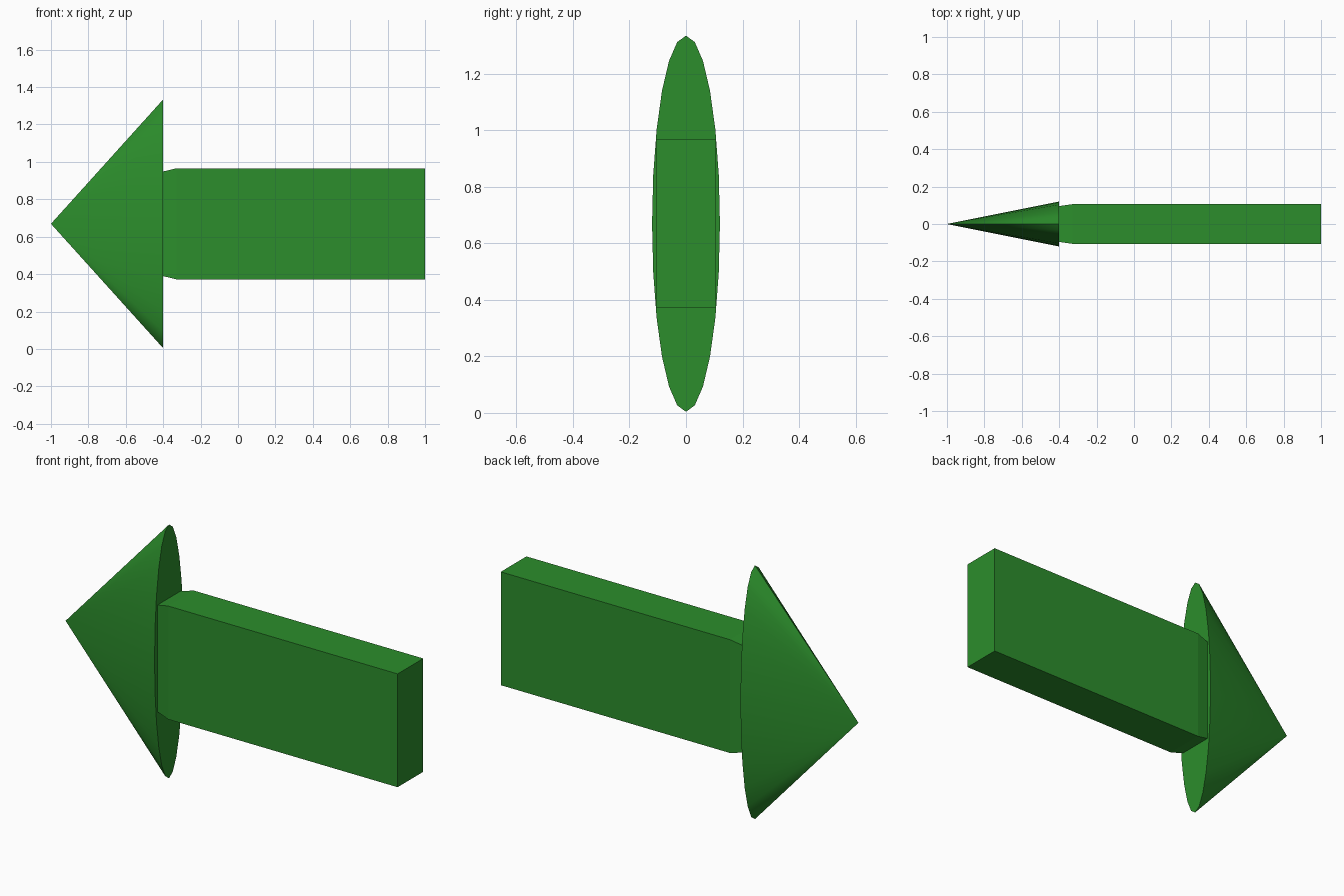
import bpy, bmesh, math
from mathutils import Matrix

if "Cube" in bpy.data.objects:
    bpy.data.objects.remove(bpy.data.objects["Cube"])

MID_Z = 0.669

green = bpy.data.materials.new("green")
green.diffuse_color = (0.025, 0.27, 0.025, 1)
green.use_nodes = True
green.node_tree.nodes["Principled BSDF"].inputs["Base Color"].default_value = green.diffuse_color


def finish(name, bm):
    bmesh.ops.recalc_face_normals(bm, faces=bm.faces)
    mesh = bpy.data.meshes.new(name)
    bm.to_mesh(mesh)
    bm.free()
    mesh.materials.append(green)
    obj = bpy.data.objects.new(name, mesh)
    bpy.context.collection.objects.link(obj)
    obj.location.z = MID_Z
    return obj


# Arrow head: flattened 24-sided cone pointing to -x
bm = bmesh.new()
bmesh.ops.create_cone(bm, cap_ends=True, segments=24, radius1=1, radius2=0, depth=0.6)
bmesh.ops.transform(bm, verts=bm.verts,
                    matrix=Matrix.Translation((-0.7, 0, 0))
                    @ Matrix.Diagonal((1, 0.12, 0.665, 1))
                    @ Matrix.Rotation(-math.pi / 2, 4, 'Y'))
head = finish("arrow_head", bm)
bpy.context.view_layer.objects.active = head
head.select_set(True)
bpy.ops.object.shade_smooth_by_angle(angle=math.radians(50))

# Shaft: rectangular bar narrowing where it enters the head
bm = bmesh.new()
rings = []
for x, y, z in [(1, 0.106, 0.297), (-0.33, 0.106, 0.297), (-0.6, 0.066, 0.23)]:
    rings.append([bm.verts.new((x, sy * y, sz * z))
                  for sy, sz in ((-1, -1), (1, -1), (1, 1), (-1, 1))])
for a, b in zip(rings, rings[1:]):
    for i in range(4):
        j = (i + 1) % 4
        bm.faces.new((a[i], a[j], b[j], b[i]))
bm.faces.new(rings[0])
bm.faces.new(rings[-1])
finish("arrow_shaft", bm)
